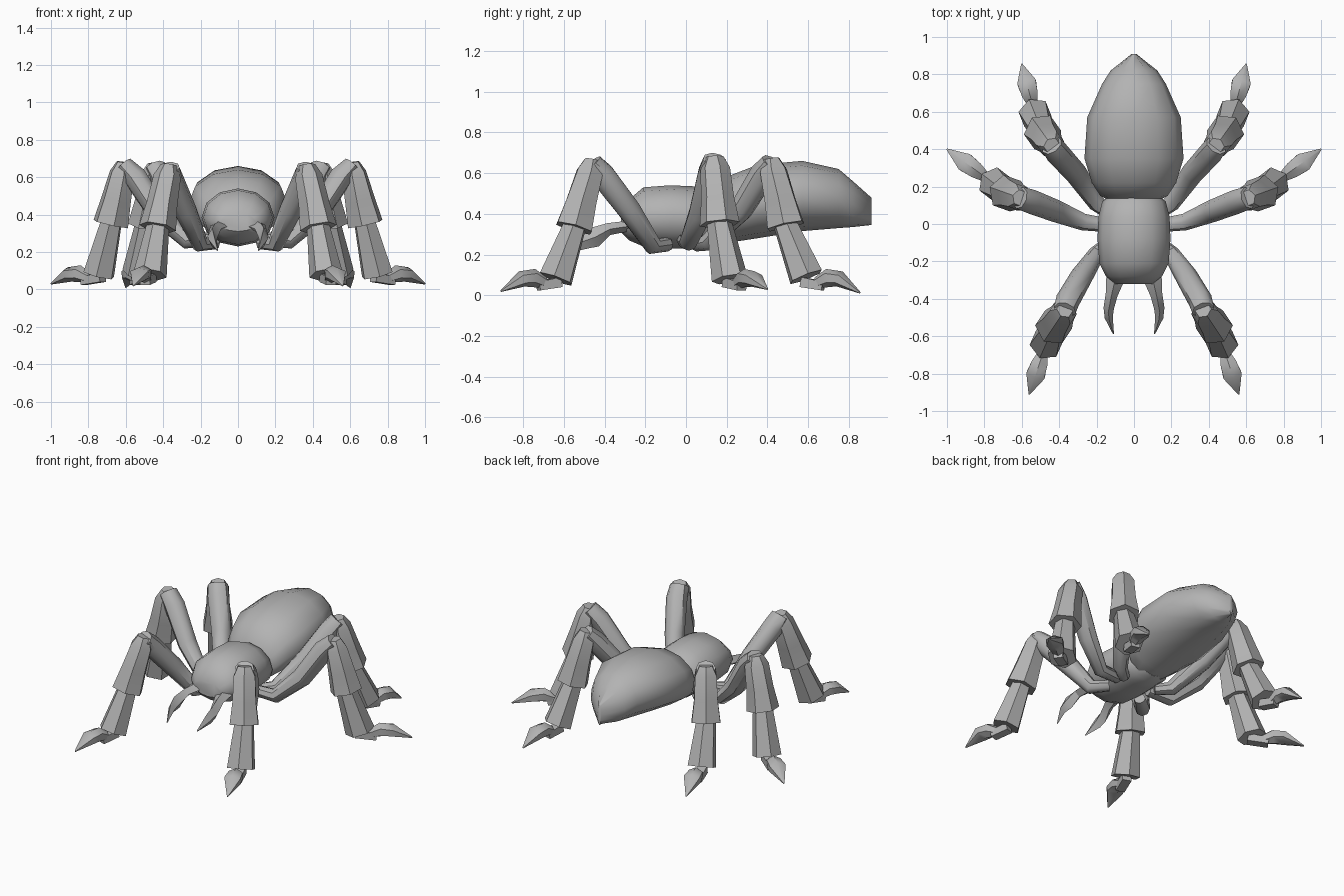
import bpy, bmesh, math
from mathutils import Vector

if "Cube" in bpy.data.objects:
    bpy.data.objects.remove(bpy.data.objects["Cube"])

grey = bpy.data.materials.new("warm_grey")
grey.use_nodes = True
colour = (0.45, 0.45, 0.45, 1)
grey.diffuse_color = colour
grey.node_tree.nodes["Principled BSDF"].inputs["Base Color"].default_value = colour


def loft(name, rings, sides, angle=40, turn=0.0, direction=None):
    """Skin elliptical rings (centre, half width, half height) along a path."""
    bm = bmesh.new()
    pts = [Vector(r[0]) for r in rings]
    loops = []
    for i, (c, w, h) in enumerate(rings):
        d = pts[min(i + 1, len(pts) - 1)] - pts[max(i - 1, 0)]
        d = (Vector(direction) if direction else d).normalized()
        side = d.cross(Vector((0, 0, 1))).normalized()
        up = side.cross(d)
        loop = []
        for k in range(sides):
            a = math.tau * k / sides + turn
            loop.append(bm.verts.new(pts[i] + side * w * math.sin(a) + up * h * math.cos(a)))
        loops.append(loop)
    for a, b in zip(loops, loops[1:]):
        for k in range(sides):
            n = (k + 1) % sides
            bm.faces.new((a[k], a[n], b[n], b[k]))
    bm.faces.new(loops[0])
    bm.faces.new(loops[-1])
    bmesh.ops.recalc_face_normals(bm, faces=bm.faces)
    mesh = bpy.data.meshes.new(name)
    bm.to_mesh(mesh)
    bm.free()
    mesh.materials.append(grey)
    obj = bpy.data.objects.new(name, mesh)
    bpy.context.collection.objects.link(obj)
    bpy.ops.object.select_all(action='DESELECT')
    obj.select_set(True)
    bpy.context.view_layer.objects.active = obj
    bpy.ops.object.shade_smooth_by_angle(angle=math.radians(angle))
    return obj


def body(name, profile, sides):
    """Profile rows: y, half width, bottom z, top z."""
    rings = [((0, y, (lo + hi) / 2), w, (hi - lo) / 2) for y, w, lo, hi in profile]
    loft(name, rings, sides, 45, direction=(0, 1, 0))


body("head_thorax", [(-.32, .10, .31, .41), (-.28, .15, .27, .47), (-.21, .185, .24, .53),
                     (-.08, .195, .23, .54), (.04, .19, .23, .535), (.12, .17, .23, .50),
                     (.17, .11, .25, .45)], 12)
body("abdomen", [(.11, .10, .25, .42), (.15, .18, .25, .51), (.22, .225, .26, .59),
                 (.35, .265, .28, .64), (.57, .25, .315, .66), (.75, .17, .33, .62),
                 (.82, .125, .335, .56), (.91, .012, .345, .48)], 12)


def leg(label, sx, femur, knee, shin, ankle, tip):
    m = lambda p: Vector((p[0] * sx, p[1], p[2]))
    femur, knee, shin, ankle, tip = [m(p) for p in femur], m(knee), m(shin), m(ankle), m(tip)
    # Curved upper leg with a rounded knee
    widths = [.035, .045, .06, .065]
    rings = [(p, w, w) for p, w in zip(femur, widths)]
    loft(label + "_upper_leg", rings + [(knee, .06, .05)], 8, 45)
    # Flared shin and foot cuffs
    loft(label + "_shin", [(knee + Vector((0, 0, .015)), .045, .04),
                           (knee.lerp(shin, .14), .075, .07),
                           (knee.lerp(shin, .6), .082, .085), (shin, .10, .10)], 6, 45)
    loft(label + "_lower_leg", [(shin.lerp(ankle, -.08), .06, .06), (ankle, .09, .09)], 6, 45)
    # Small ankle joint and pointed claw
    flat = Vector((tip.x - ankle.x, tip.y - ankle.y, 0))
    at = lambda s, z: Vector((ankle.x, ankle.y, 0)) + flat * s + Vector((0, 0, z))
    loft(label + "_ankle", [(at(-.08, .065), .04, .035), (at(.32, .045), .04, .03)], 4, 30, math.pi / 4)
    loft(label + "_claw", [(at(.2, .06), .03, .03), (at(.4, .085), .05, .045),
                           (at(.62, .08), .058, .04), (tip, .004, .004)], 6, 45)


LEGS = {
    "front": ([(.12, -.09, .25), (.20, -.16, .24), (.28, -.28, .42), (.355, -.41, .59)],
              (.37, -.46, .65), (.43, -.55, .33), (.47, -.64, .08), (.56, -.91, .02)),
    "middle": ([(.12, -.01, .27), (.27, .01, .26), (.42, .07, .40), (.55, .12, .60)],
               (.61, .14, .665), (.68, .165, .35), (.745, .215, .08), (1.0, .40, .03)),
    "back": ([(.12, .05, .25), (.20, .11, .26), (.31, .27, .42), (.41, .38, .60)],
             (.44, .42, .655), (.49, .49, .34), (.53, .59, .09), (.60, .855, .012)),
}

for side, sx in (("left", 1), ("right", -1)):
    for place, joints in LEGS.items():
        leg(side + "_" + place, sx, *joints)
    # Hooked jaw blades
    loft(side + "_mandible", [((.09 * sx, -.25, .345), .058, .025),
                              ((.12 * sx, -.38, .325), .032, .03),
                              ((.135 * sx, -.45, .285), .028, .05),
                              ((.135 * sx, -.50, .265), .022, .04),
                              ((.11 * sx, -.587, .21), .003, .004)], 4, 30)
